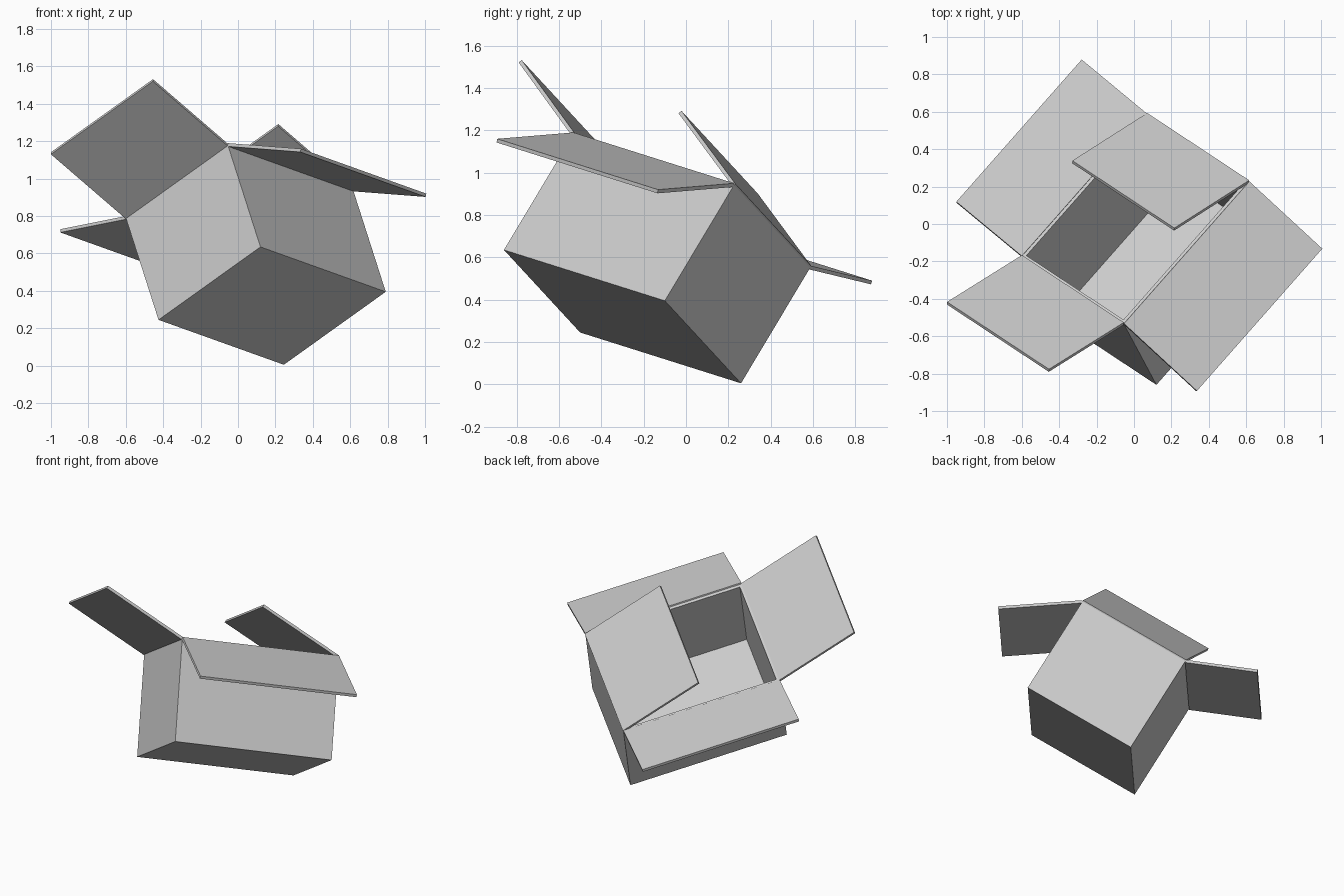
import bpy
from mathutils import Vector

if "Cube" in bpy.data.objects:
    bpy.data.objects.remove(bpy.data.objects["Cube"])

THICK = 0.018

# Tilted box frame: one bottom corner and three edge directions
base = Vector((0.12, -0.86, 0.635))
long_edge = Vector((0.67, 0.76, -0.24))
short_edge = Vector((-0.545, 0.36, -0.39))
normal = short_edge.cross(long_edge).normalized()
if normal.z < 0:
    normal.negate()
rise = normal * 0.66


def sheet(name, verts, faces, offset):
    """Cardboard surface thickened with a solidify modifier."""
    mesh = bpy.data.meshes.new(name)
    mesh.from_pydata([tuple(v) for v in verts], [], faces)
    obj = bpy.data.objects.new(name, mesh)
    bpy.context.collection.objects.link(obj)
    mod = obj.modifiers.new("thickness", 'SOLIDIFY')
    mod.thickness = THICK
    mod.offset = offset
    mod.use_even_offset = True
    return obj


# Open box body: floor and four walls, thickened inward
floor = [base, base + long_edge, base + long_edge + short_edge, base + short_edge]
rim = [p + rise for p in floor]
walls = [(i, (i + 1) % 4, (i + 1) % 4 + 4, i + 4) for i in range(4)]
sheet("box_body", floor + rim, [(3, 2, 1, 0)] + walls, -1)

# Four flaps hinged on the rim edges
flaps = {
    "right_long_flap": (0, 1, (0.39, -0.36, -0.03)),
    "back_short_flap": (1, 2, (-0.40, -0.255, 0.345)),
    "left_long_flap": (2, 3, (-0.35, 0.29, -0.07)),
    "front_short_flap": (3, 0, (-0.40, -0.25, 0.345)),
}
for name, (a, b, reach) in flaps.items():
    out = Vector(reach)
    sheet(name, [rim[a], rim[b], rim[b] + out, rim[a] + out], [(0, 1, 2, 3)], 0)
